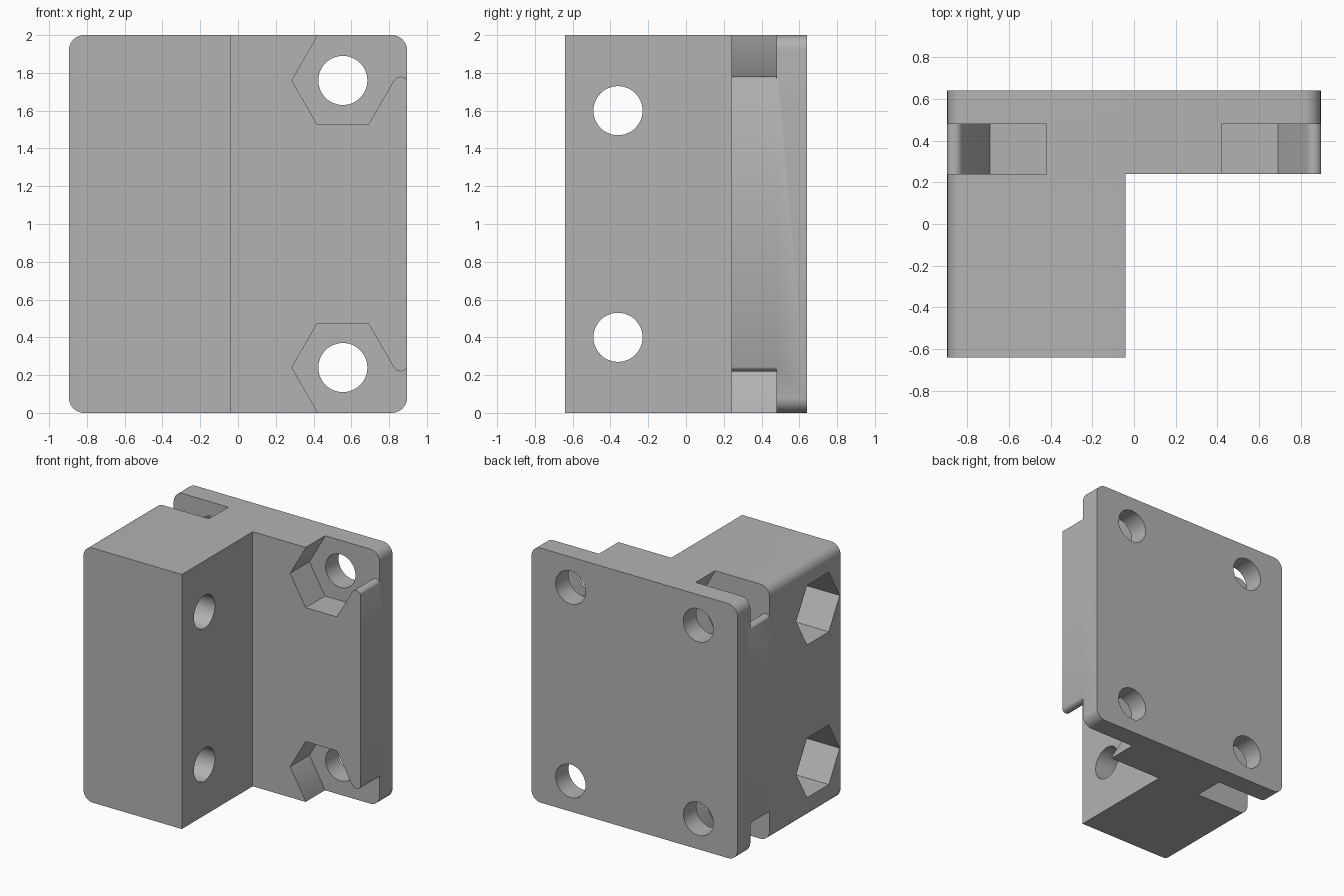
import bpy, bmesh, math
from mathutils import Vector

cube = bpy.data.objects.get("Cube")
if cube:
    bpy.data.objects.remove(cube, do_unlink=True)

grey = bpy.data.materials.new("plain grey")
grey.use_nodes = True
colour = (0.45, 0.45, 0.45, 1)
grey.diffuse_color = colour
grey.node_tree.nodes["Principled BSDF"].inputs["Base Color"].default_value = colour

HALF_X, HALF_Y, HEIGHT = 0.895, 0.64, 2.0
PLATE_Y, POCKET_Y, BLOCK_X = 0.24, 0.48, -0.04
HOLE_R, NUT_R = 0.13, 0.27


def prism(name, points, offset):
    """Extrude a closed outline of 3D points along offset."""
    bm = bmesh.new()
    face = bm.faces.new([bm.verts.new(p) for p in points])
    new = bmesh.ops.extrude_face_region(bm, geom=[face])["geom"]
    bmesh.ops.translate(bm, vec=Vector(offset),
                        verts=[v for v in new if isinstance(v, bmesh.types.BMVert)])
    bmesh.ops.recalc_face_normals(bm, faces=bm.faces)
    mesh = bpy.data.meshes.new(name)
    bm.to_mesh(mesh)
    bm.free()
    obj = bpy.data.objects.new(name, mesh)
    bpy.context.collection.objects.link(obj)
    return obj


def ring(a, b, radius, sides):
    turn = [2 * math.pi * i / sides for i in range(sides)]
    return [(a + radius * math.cos(t), b + radius * math.sin(t)) for t in turn]


# L-shaped body: back plate and side block in one piece
plan = [(-HALF_X, -HALF_Y), (BLOCK_X, -HALF_Y), (BLOCK_X, PLATE_Y),
        (HALF_X, PLATE_Y), (HALF_X, HALF_Y), (-HALF_X, HALF_Y)]
body = prism("corner_bracket", [(x, y, 0) for x, y in plan], (0, 0, HEIGHT))
body.data.materials.append(grey)

# Rounded outer corners
bm = bmesh.new()
bm.from_mesh(body.data)
corners = [e for e in bm.edges
           if all(abs(abs(v.co.x) - HALF_X) < 1e-4 for v in e.verts)
           and abs(e.verts[0].co.x - e.verts[1].co.x) < 1e-4
           and abs(e.verts[0].co.z - e.verts[1].co.z) < 1e-4]
bmesh.ops.bevel(bm, geom=corners, offset=0.08, segments=8, profile=0.5, affect='EDGES')
bm.to_mesh(body.data)
bm.free()

# Corner nut pocket: part of a hexagon opening outwards, with a rounded lip
lip = [(0.86 + 0.04 * math.cos(math.radians(a)), 0.74 + 0.04 * math.sin(math.radians(a)))
       for a in range(150, 19, -13)]
pocket = [(0.42, 1.1), (0.42, 0.994), (0.285, 0.76), (0.42, 0.526), (0.69, 0.526)]
pocket += lip + [(1.0, lip[-1][1]), (1.0, 1.1)]

cutters = []
for sx in (-1, 1):
    for sz in (-1, 1):
        start = PLATE_Y if sx < 0 else PLATE_Y - 0.1
        cutters.append(prism("nut_pocket_cutter",
                             [(sx * u, start, 1 + sz * v) for u, v in pocket],
                             (0, POCKET_Y - start, 0)))
        cutters.append(prism("plate_hole_cutter",
                             [(x, 0.4, z) for x, z in ring(sx * 0.555, 1 + sz * 0.76, HOLE_R, 48)],
                             (0, 0.4, 0)))

# Cross holes through the block, with hexagonal sockets on the outer side
for z in (0.4, 1.6):
    cutters.append(prism("block_hole_cutter",
                         [(-1, y, c) for y, c in ring(-0.36, z, HOLE_R, 48)], (1.1, 0, 0)))
    cutters.append(prism("hex_socket_cutter",
                         [(-1, y, c) for y, c in ring(-0.36, z, NUT_R, 6)], (0.55, 0, 0)))

for cutter in cutters:
    cutter.hide_render = True
    cut = body.modifiers.new("cut", 'BOOLEAN')
    cut.operation, cut.solver, cut.object = 'DIFFERENCE', 'EXACT', cutter

# Apply the cuts and drop the helpers
graph = bpy.context.evaluated_depsgraph_get()
result = bpy.data.meshes.new_from_object(body.evaluated_get(graph))
body.modifiers.clear()
body.data = result
for cutter in cutters:
    bpy.data.objects.remove(cutter, do_unlink=True)

bpy.ops.object.select_all(action='DESELECT')
body.select_set(True)
bpy.context.view_layer.objects.active = body
bpy.ops.object.shade_smooth_by_angle(angle=math.radians(30))
